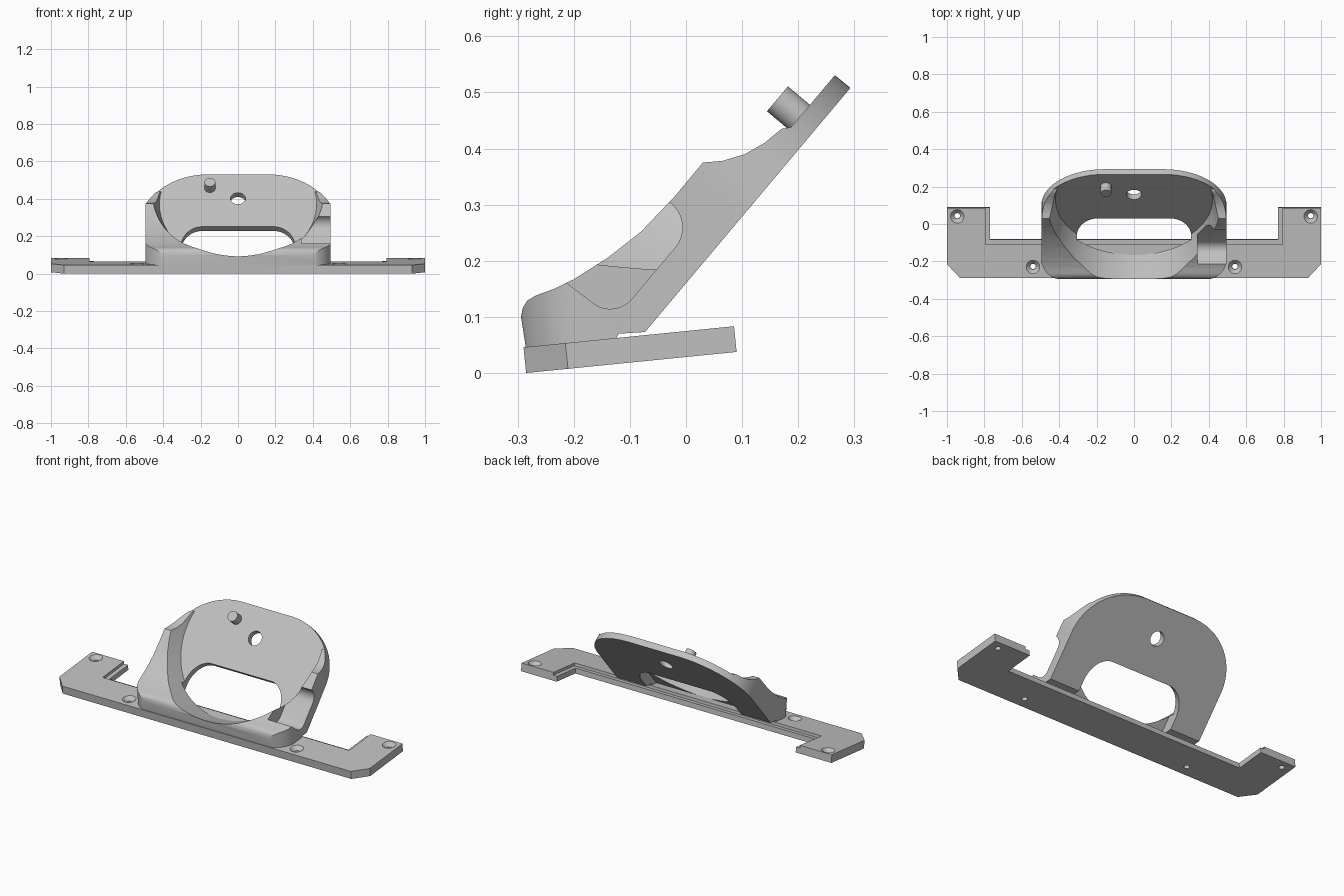
import bpy, bmesh, math
from mathutils import Matrix, Vector

if "Cube" in bpy.data.objects:
    bpy.data.objects.remove(bpy.data.objects["Cube"], do_unlink=True)

gray = bpy.data.materials.new("plain_gray")
gray.use_nodes = True
COLOR = (0.53, 0.53, 0.53, 1)
gray.diffuse_color = COLOR
gray.node_tree.nodes["Principled BSDF"].inputs["Base Color"].default_value = COLOR

# Working frames: tilted base, leaning plate, and side profile (y, z, then x)
BASE = Matrix.Translation((0, -0.285, 0)) @ Matrix.Rotation(math.atan(0.1), 4, 'X')
PLATE = Matrix.Translation((0, -0.073, 0.073)) @ Matrix.Rotation(math.atan2(0.435, 0.366), 4, 'X')
SIDE = Matrix(((0, 0, 1, 0), (1, 0, 0, 0), (0, 1, 0, 0), (0, 0, 0, 1)))


def finish(name, bm):
    bmesh.ops.recalc_face_normals(bm, faces=bm.faces)
    mesh = bpy.data.meshes.new(name)
    bm.to_mesh(mesh)
    bm.free()
    mesh.materials.append(gray)
    obj = bpy.data.objects.new(name, mesh)
    bpy.context.scene.collection.objects.link(obj)
    return obj


def prism(name, points, frame, low, high):
    bm = bmesh.new()
    face = bm.faces.new([bm.verts.new((x, y, low)) for x, y in points])
    top = bmesh.ops.extrude_face_region(bm, geom=[face])["geom"]
    verts = [g for g in top if isinstance(g, bmesh.types.BMVert)]
    bmesh.ops.translate(bm, verts=verts, vec=(0, 0, high - low))
    bmesh.ops.transform(bm, matrix=frame, verts=bm.verts)
    return finish(name, bm)


def cone(name, frame, x, y, low, high, r1, r2, segments=40):
    bm = bmesh.new()
    place = frame @ Matrix.Translation((x, y, (low + high) / 2))
    bmesh.ops.create_cone(bm, cap_ends=True, segments=segments, radius1=r1,
                          radius2=r2, depth=high - low, matrix=place)
    return finish(name, bm)


def combine(target, tool, operation):
    mod = target.modifiers.new("cut", 'BOOLEAN')
    mod.object, mod.operation, mod.solver = tool, operation, 'EXACT'
    graph = bpy.context.evaluated_depsgraph_get()
    mesh = bpy.data.meshes.new_from_object(target.evaluated_get(graph))
    target.modifiers.clear()
    target.data = mesh
    bpy.data.objects.remove(tool, do_unlink=True)


def corner(cx, cy, a, b, start, end, steps=20):
    angles = [math.radians(start + (end - start) * i / steps) for i in range(steps + 1)]
    return [(cx + a * math.cos(t), cy + b * math.sin(t)) for t in angles]


def mirrored(half):
    return half + [(-x, y) for x, y in reversed(half)]


# Tilted base with end legs and a low ledge along the back edge
base = prism("base_bar", mirrored([(0.93, 0), (1, 0.075), (1, 0.377), (0.795, 0.377),
                                   (0.795, 0.18)]), BASE, 0, 0.046)
ledge = prism("ledge", mirrored([(0.9, 0.02), (0.9, 0.377), (0.77, 0.377),
                                 (0.77, 0.206)]), BASE, 0, 0.03)
combine(base, ledge, 'UNION')

# Countersunk screw holes
for side in (-1, 1):
    for x, y in ((0.945, 0.332), (0.54, 0.06)):
        combine(base, cone("bore", BASE, side * x, y, -0.05, 0.1, 0.015, 0.015), 'DIFFERENCE')
        combine(base, cone("sink", BASE, side * x, y, 0.022, 0.05, 0.012, 0.04), 'DIFFERENCE')

# Cradle: side profile trimmed by the plate outline and the footprint
profile = [(-0.284, 0.036), (-0.294, 0.1), (-0.291, 0.116), (-0.283, 0.129), (-0.268, 0.138),
           (-0.235, 0.15), (-0.2, 0.167), (-0.14, 0.205), (-0.08, 0.252), (-0.02, 0.315),
           (0.03, 0.375), (0.065, 0.378), (0.105, 0.39), (0.14, 0.41), (0.17, 0.435),
           (0.187, 0.438), (0.265, 0.531), (0.293, 0.508), (-0.073, 0.073),
           (-0.12, 0.07), (-0.13, 0.05)]
cradle = prism("cradle", profile, SIDE, -0.6, 0.6)
outline = mirrored([(0.495, -0.5)] + corner(0.155, 0.27, 0.34, 0.2985, 0, 90))
combine(cradle, prism("outline", outline, PLATE, -0.5, 0.8), 'INTERSECT')
footprint = mirrored(corner(0.375, 0.117, 0.122, 0.12, -90, 0) + [(0.497, 0.9)])
combine(cradle, prism("footprint", footprint, BASE, -0.2, 0.9), 'INTERSECT')

# Flared round pocket, arched window and small round hole
combine(cradle, cone("pocket", PLATE, 0, 0.36, 0.0358, 0.4, 0.42, 0.587, 128), 'DIFFERENCE')
arch = mirrored([(0.305, -0.085)] + corner(0.19, 0.06, 0.115, 0.143, 0, 90))
combine(cradle, prism("window", arch, PLATE, -0.1, 0.06), 'DIFFERENCE')
combine(cradle, cone("hole", PLATE, 0, 0.4, -0.1, 0.1, 0.04, 0.04), 'DIFFERENCE')

# Rounded notch through the left wall
notch = ([(-0.03, 0.3), (-0.02, 0.106)] + corner(0.03, 0.106, 0.05, 0.05, 190, 270, 10)
         + corner(0.15, 0.111, 0.055, 0.055, 270, 360, 10) + [(0.205, 0.3)])
combine(cradle, prism("notch", notch, PLATE @ SIDE, 0.34, 0.7), 'DIFFERENCE')

# Locating pin on the plate
pin = cone("locating_pin", PLATE, -0.15, 0.47, 0.03, 0.087, 0.029, 0.029)

# Smooth shading with sharp edges kept
for obj in (base, cradle, pin):
    bpy.ops.object.select_all(action='DESELECT')
    obj.select_set(True)
    bpy.context.view_layer.objects.active = obj
    bpy.ops.object.shade_smooth_by_angle(angle=math.radians(30))
